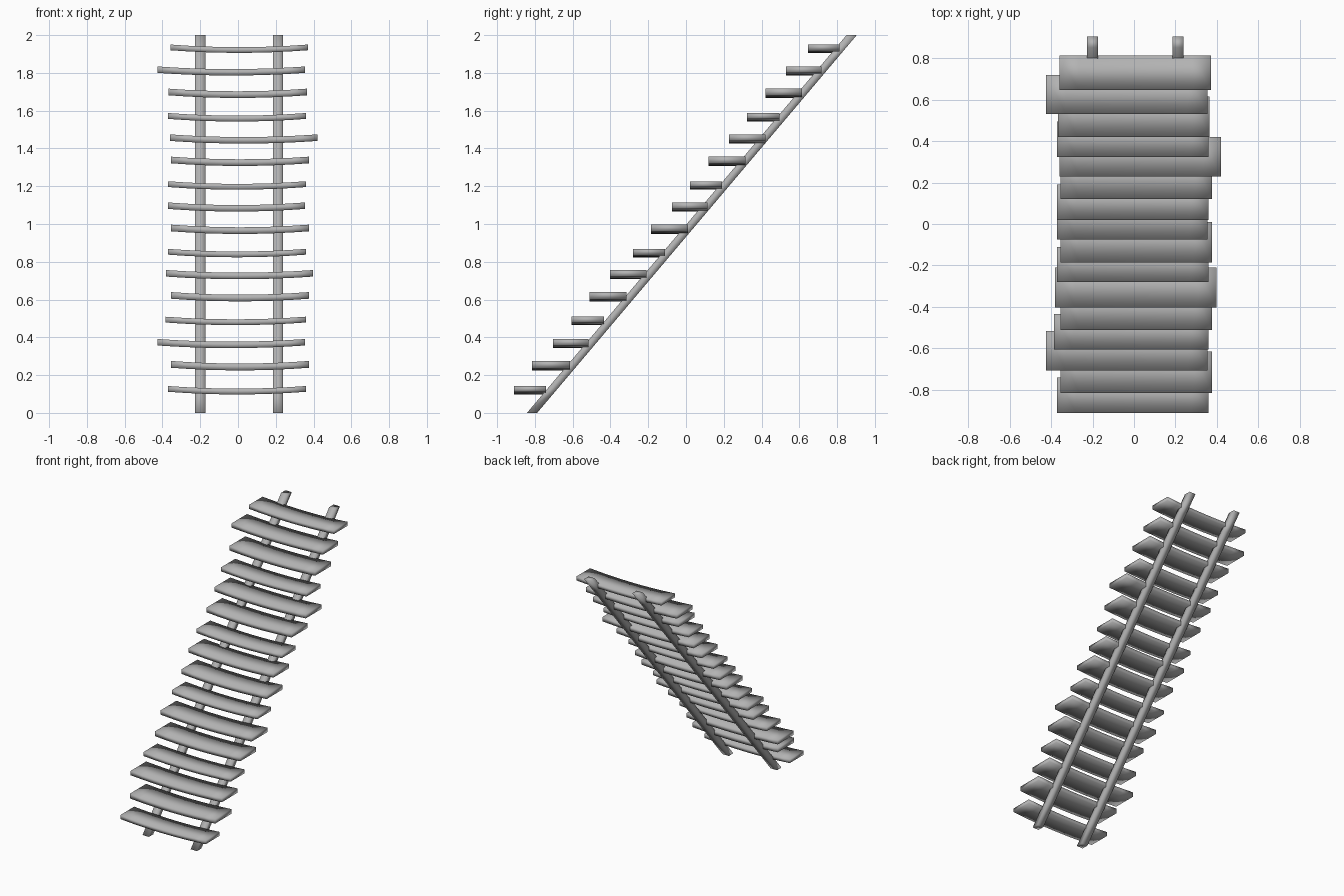
import bpy
import bmesh

cube = bpy.data.objects.get("Cube")
if cube:
    bpy.data.objects.remove(cube, do_unlink=True)

GREY = (0.45, 0.45, 0.45, 1.0)
mat = bpy.data.materials.new("plain grey")
mat.use_nodes = True
mat.diffuse_color = GREY
bsdf = mat.node_tree.nodes["Principled BSDF"]
bsdf.inputs["Base Color"].default_value = GREY
bsdf.inputs["Roughness"].default_value = 0.8


def loft(name, rings):
    """Skin a row of four-cornered sections and cap both ends."""
    bm = bmesh.new()
    loops = [[bm.verts.new(p) for p in ring] for ring in rings]
    for a, b in zip(loops, loops[1:]):
        for i in range(4):
            j = (i + 1) % 4
            bm.faces.new((a[i], a[j], b[j], b[i]))
    bm.faces.new(loops[0])
    bm.faces.new(loops[-1])
    bmesh.ops.recalc_face_normals(bm, faces=bm.faces)
    for f in bm.faces:
        f.smooth = True
    mesh = bpy.data.meshes.new(name)
    bm.to_mesh(mesh)
    bm.free()
    mesh.materials.append(mat)
    obj = bpy.data.objects.new(name, mesh)
    bpy.context.collection.objects.link(obj)


def tread(name, x0, x1, y0, y1, z, steps=8, sag=0.014):
    """Plank that dips towards its middle."""
    half = (y1 - y0) * 0.09
    rings = []
    for k in range(steps + 1):
        t = k / steps
        x = x0 + (x1 - x0) * t
        c = z + sag * ((2 * t - 1) ** 2 - 0.5)
        rings.append([(x, y0, c - half), (x, y1, c - half),
                      (x, y1, c + half), (x, y0, c + half)])
    loft(name, rings)


def rail(name, x, steps=16, w=0.027):
    """Sloping square bar with level ends."""
    rings = []
    for k in range(steps + 1):
        t = k / steps
        y = -0.815 + 1.692 * t
        rings.append([(x - w, y - w, 2 * t), (x + w, y - w, 2 * t),
                      (x + w, y + w, 2 * t), (x - w, y + w, 2 * t)])
    loft(name, rings)


rail("right_rail", -0.2)
rail("left_rail", 0.212)

# Treads from bottom to top: left end, right end, front, back, height
TREADS = [
    (-.37, .36, -.91, -.74, .12), (-.355, .375, -.815, -.615, .25),
    (-.425, .355, -.705, -.515, .367), (-.385, .36, -.605, -.435, .487),
    (-.355, .375, -.51, -.315, .615), (-.38, .398, -.402, -.21, .732),
    (-.37, .36, -.28, -.11, .846), (-.355, .375, -.185, .01, .972),
    (-.37, .355, -.075, .115, 1.09), (-.37, .36, .02, .19, 1.204),
    (-.355, .375, .12, .315, 1.332), (-.36, .42, .228, .42, 1.45),
    (-.37, .36, .322, .495, 1.565), (-.367, .365, .42, .615, 1.692),
    (-.425, .355, .53, .718, 1.81), (-.358, .37, .645, .812, 1.928),
]
for n, spec in enumerate(TREADS, 1):
    tread(f"tread_{n}", *spec)
